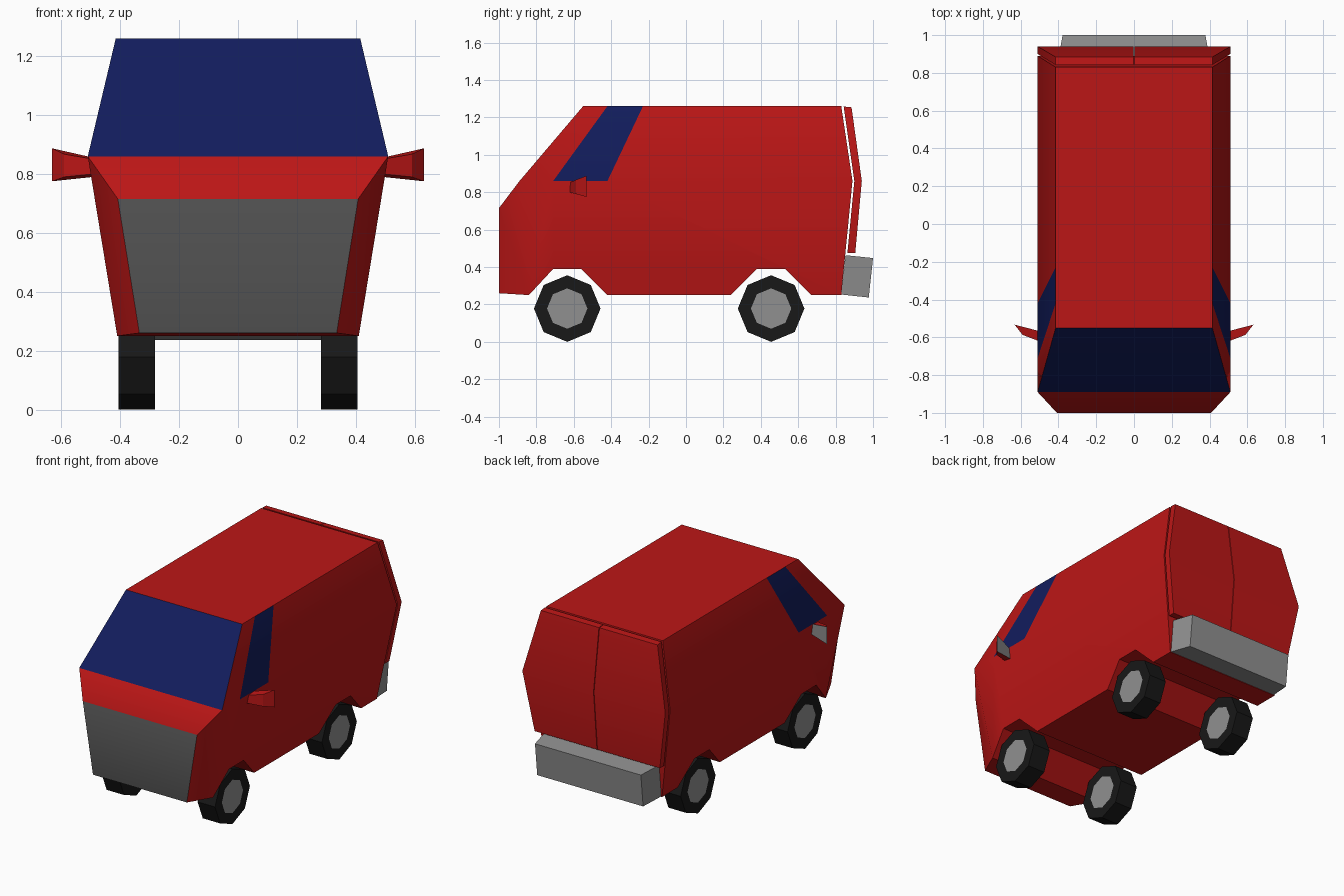
import bpy, bmesh, math
from mathutils import Matrix

if "Cube" in bpy.data.objects:
    bpy.data.objects.remove(bpy.data.objects["Cube"])


def material(name, rgb):
    m = bpy.data.materials.new(name)
    m.diffuse_color = (*rgb, 1)
    m.use_nodes = True
    m.node_tree.nodes["Principled BSDF"].inputs["Base Color"].default_value = m.diffuse_color
    return m


RED = material("red_paint", (0.5, 0.008, 0.008))
GLASS = material("navy_glass", (0.006, 0.012, 0.11))
DARK = material("dark_grey", (0.075, 0.075, 0.075))
RUBBER = material("rubber", (0.009, 0.009, 0.009))
METAL = material("metal_grey", (0.28, 0.28, 0.28))


def finish(name, bm, mats, smooth=None):
    bmesh.ops.recalc_face_normals(bm, faces=bm.faces)
    me = bpy.data.meshes.new(name)
    bm.to_mesh(me)
    bm.free()
    for m in mats:
        me.materials.append(m)
    ob = bpy.data.objects.new(name, me)
    bpy.context.collection.objects.link(ob)
    if smooth:
        bpy.context.view_layer.objects.active = ob
        ob.select_set(True)
        bpy.ops.object.shade_smooth_by_angle(angle=math.radians(smooth))
        ob.select_set(False)
    return ob


def half_width(z):
    # van cross-section: widest at the waistline
    return 0.41 + 0.1 * (z - 0.25) / 0.61 if z < 0.86 else 0.51 - 0.095 * (z - 0.86) / 0.4


def hexahedron(name, a, b, mats):
    # box-like solid between quads a and b; quad b takes the last material
    bm = bmesh.new()
    va = [bm.verts.new(p) for p in a]
    vb = [bm.verts.new(p) for p in b]
    bm.faces.new(va)
    bm.faces.new(vb).material_index = len(mats) - 1
    for i in range(4):
        j = (i + 1) % 4
        bm.faces.new((va[i], va[j], vb[j], vb[i]))
    return finish(name, bm, mats)


# Body shell: mirrored side faces joined by strips across the width
bm = bmesh.new()
WAIST = [(-0.89, 0.86), (-0.71, 0.86), (-0.42, 0.86), (0.89, 0.86)]
ROOF = [(-0.55, 1.26), (-0.42, 1.26), (-0.23, 1.26), (0.83, 1.26)]
SILL = [(0.83, 0.25), (0.67, 0.25), (0.53, 0.39), (0.38, 0.39), (0.24, 0.25), (-0.42, 0.25),
        (-0.56, 0.39), (-0.71, 0.39), (-0.84, 0.25)]
sides = []
for s in (1, -1):
    def row(pts):
        return [bm.verts.new((s * half_width(z), y, z)) for y, z in pts]
    waist, roof, sill = row(WAIST), row(ROOF), row(SILL)
    nose = [bm.verts.new((s * 0.335, -1, 0.26)), bm.verts.new((s * 0.408, -1, 0.715))]
    for i in range(3):
        f = bm.faces.new((waist[i], waist[i + 1], roof[i + 1], roof[i]))
        f.material_index = 1 if i == 1 else 0
    bm.faces.new(waist + sill)
    bm.faces.new((sill[-1], nose[0], nose[1], waist[0]))
    sides.append((waist, roof, sill, nose))
(w1, r1, s1, n1), (w2, r2, s2, n2) = sides
bm.faces.new(r1 + r2[::-1])
loop1 = [r1[-1], w1[-1]] + s1 + n1 + [w1[0], r1[0]]
loop2 = [r2[-1], w2[-1]] + s2 + n2 + [w2[0], r2[0]]
for i in range(len(loop1) - 1):
    f = bm.faces.new((loop1[i], loop1[i + 1], loop2[i + 1], loop2[i]))
    if loop1[i] is n1[0]:
        f.material_index = 2      # front grille
    elif loop1[i] is w1[0]:
        f.material_index = 1      # windscreen
finish("body", bm, [RED, GLASS, DARK], 44)

# Rear doors: thin slabs following the bent tail
INNER = [(0.843, 1.258), (0.9, 0.86), (0.863, 0.475)]
OUTER = [(0.905, 0.475), (0.94, 0.86), (0.885, 1.254)]
for s, side in ((1, "right"), (-1, "left")):
    bm = bmesh.new()
    prof = INNER + OUTER
    near = [bm.verts.new((s * 0.002, y, z)) for y, z in prof]
    far = [bm.verts.new((s * half_width(z), y, z)) for y, z in prof]
    for loop in (near, far):
        bm.faces.new((loop[0], loop[1], loop[4], loop[5]))
        bm.faces.new((loop[1], loop[2], loop[3], loop[4]))
    for i in range(6):
        j = (i + 1) % 6
        bm.faces.new((near[i], near[j], far[j], far[i]))
    finish(side + "_rear_door", bm, [RED], 30)

# Rear bumper: tilted, tapering backwards
hexahedron("rear_bumper",
           [(-0.405, 0.852, 0.463), (0.405, 0.852, 0.463), (0.405, 0.83, 0.253), (-0.405, 0.83, 0.253)],
           [(-0.378, 1.0, 0.448), (0.378, 1.0, 0.448), (0.378, 0.977, 0.237), (-0.378, 0.977, 0.237)],
           [METAL])

# Door mirrors: flared housings with a glass face at the back
for s, side in ((1, "right"), (-1, "left")):
    hexahedron(side + "_mirror",
               [(s * 0.49, -0.625, 0.80), (s * 0.59, -0.587, 0.79), (s * 0.59, -0.587, 0.867), (s * 0.49, -0.625, 0.85)],
               [(s * 0.49, -0.57, 0.79), (s * 0.632, -0.533, 0.775), (s * 0.632, -0.533, 0.887), (s * 0.49, -0.57, 0.855)],
               [RED, METAL])

# Wheels: eight-sided tyres with a hub on each face
for end, y in (("front", -0.635), ("rear", 0.455)):
    for s, side in ((1, "right"), (-1, "left")):
        bm = bmesh.new()
        place = Matrix.Translation((s * 0.343, y, 0.178)) @ Matrix.Rotation(math.pi / 2, 4, 'Y')
        bmesh.ops.create_cone(bm, cap_ends=True, segments=8, radius1=0.178, radius2=0.178,
                              depth=0.124, matrix=place)
        caps = [f for f in bm.faces if len(f.verts) == 8]
        bmesh.ops.inset_individual(bm, faces=caps, thickness=0.07)
        for f in caps:
            f.material_index = 1
        finish(f"{end}_{side}_wheel", bm, [RUBBER, METAL])
